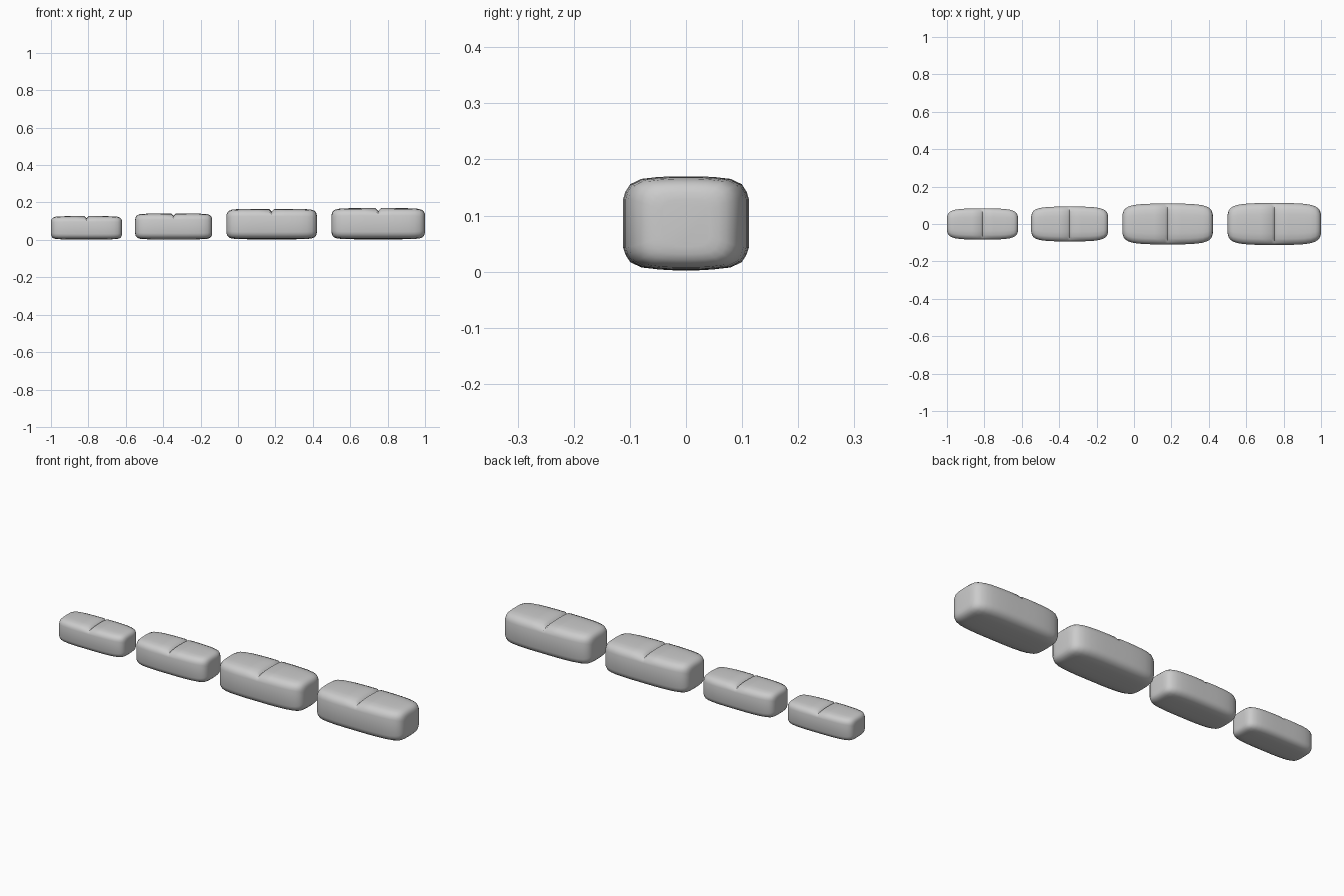
import bpy, bmesh, math

if "Cube" in bpy.data.objects:
    bpy.data.objects.remove(bpy.data.objects["Cube"])

# half cross-section of a tablet (width fraction, height fraction)
QUARTER = [(1, 0.0), (1, 0.52), (0.965, 0.67), (0.89, 0.83), (0.71, 0.945), (0.45, 0.985), (0.2, 1.0)]
TOP = QUARTER + [(-y, z) for y, z in reversed(QUARTER)]
SECTION = TOP + [(-y, -z) for y, z in TOP[1:-1]]

# half-length stations: (length fraction, width fraction, height fraction)
STATIONS = [(0.3, 1, 1), (0.5, 0.985, 0.995), (0.65, 0.96, 0.99), (0.78, 0.915, 0.975),
            (0.88, 0.84, 0.945), (0.94, 0.75, 0.88), (0.975, 0.64, 0.78),
            (0.993, 0.52, 0.66), (1.0, 0.38, 0.5)]


def tablet(name, x0, x1, half_w, top):
    cx, a = (x0 + x1) / 2, (x1 - x0) / 2
    base = 0.003 * top / 0.17
    cz, h = (top + base) / 2, (top - base) / 2
    g = 0.015 * a / 0.25
    # stations across the body, with the score groove in the middle
    right = [(g / a, 1, 1, 0)] + [(*s, 0) for s in STATIONS]
    stations = [(-s[0], *s[1:]) for s in reversed(right)] + [(0, 1, 1, g)] + right
    bm = bmesh.new()
    rings = []
    for fx, fw, fh, cut in stations:
        ring = []
        for y, z in SECTION:
            depth = cut if z > 0.8 else 0
            ring.append(bm.verts.new((cx + fx * a, y * half_w * fw, cz + z * h * fh - depth)))
        rings.append(ring)
    n = len(SECTION)
    for r, s in zip(rings, rings[1:]):
        for i in range(n):
            j = (i + 1) % n
            bm.faces.new((r[i], r[j], s[j], s[i]))
    bm.faces.new(rings[0])
    bm.faces.new(rings[-1])
    bmesh.ops.recalc_face_normals(bm, faces=bm.faces)
    mesh = bpy.data.meshes.new(name)
    bm.to_mesh(mesh)
    bm.free()
    ob = bpy.data.objects.new(name, mesh)
    bpy.context.collection.objects.link(ob)
    bpy.ops.object.select_all(action='DESELECT')
    ob.select_set(True)
    bpy.context.view_layer.objects.active = ob
    bpy.ops.object.shade_smooth_by_angle(angle=math.radians(50))


# row of scored tablets, small to large
tablet("tablet_small", -1.0, -0.62, 0.083, 0.127)
tablet("tablet_medium", -0.55, -0.138, 0.093, 0.141)
tablet("tablet_large", -0.062, 0.422, 0.109, 0.166)
tablet("tablet_extra_large", 0.5, 1.0, 0.112, 0.17)
